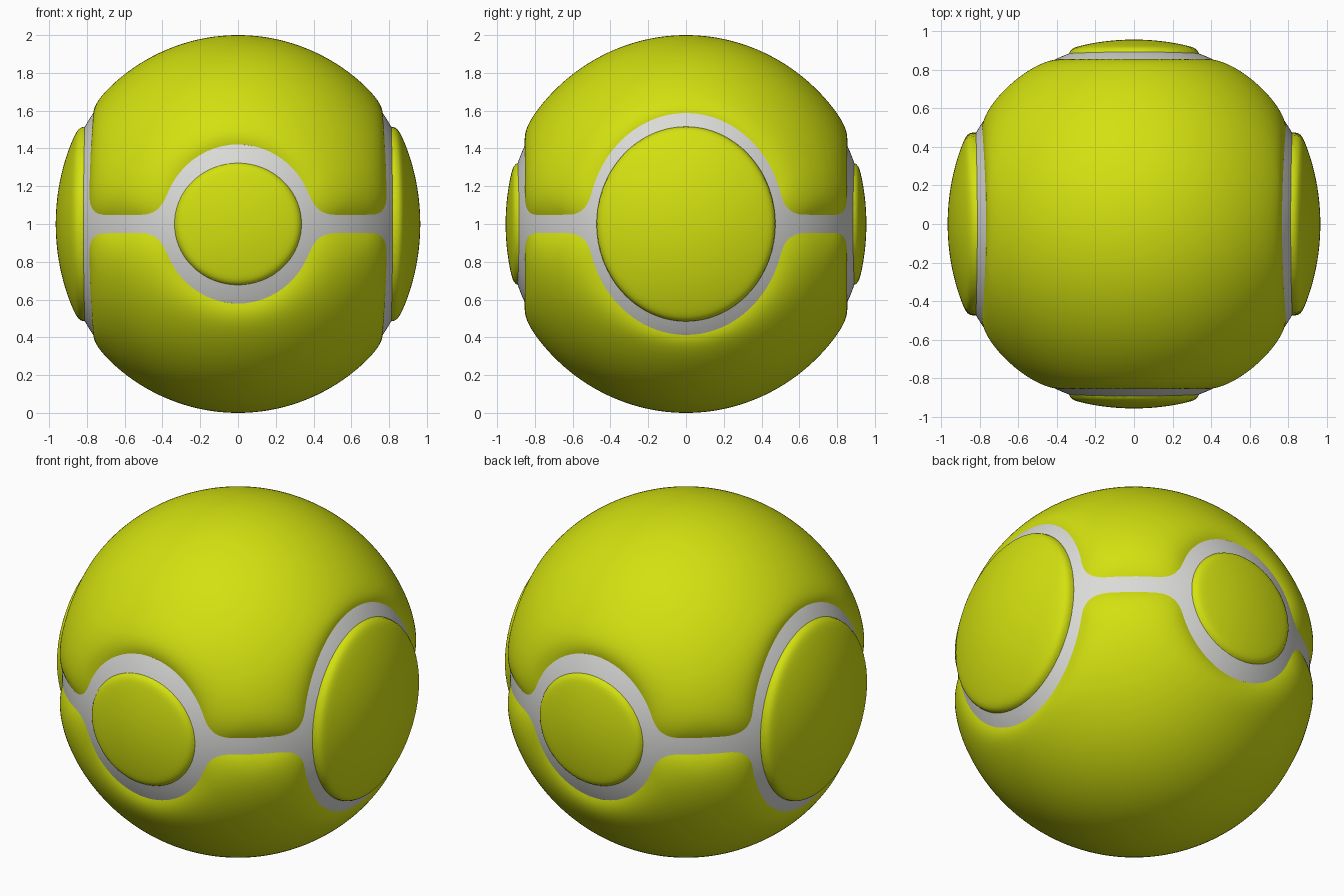
import bpy, bmesh, math
from mathutils import Vector

if "Cube" in bpy.data.objects:
    bpy.data.objects.remove(bpy.data.objects["Cube"])


def material(name, rgb):
    m = bpy.data.materials.new(name)
    m.diffuse_color = (*rgb, 1)
    m.use_nodes = True
    m.node_tree.nodes["Principled BSDF"].inputs["Base Color"].default_value = m.diffuse_color
    return m


YELLOW = material("lime yellow", (0.65, 0.75, 0.005))
GREY = material("pale grey", (0.70, 0.70, 0.68))


def ellipse(u, v, a, b):
    return (math.hypot(u / a, v / b) - 1) * (a + b) / 2


def smooth_min(a, b, k=0.12):
    h = max(k - abs(a - b), 0) / k
    return min(a, b) - h * h * k / 4


# Signed distances on the ball: below 0 is inside the region
def panel_edge(d):
    x, y, z = d * 0.97
    return min(ellipse(y, z, 0.485, 0.52), ellipse(x, z, 0.345, 0.33))


def seam_edge(d):
    x, y, z = d * 0.97
    rings = min(ellipse(y, z, 0.535, 0.59), ellipse(x, z, 0.415, 0.43))
    return smooth_min(abs(z) - 0.05, rings)


# Radius of the surface: sunken seam, puffed shells and raised panels
def radius(d):
    x, y, z = d
    big = abs(x) > abs(y)
    h = min(abs(z) / 0.6, 1)
    seam = 0.945 + (0.02 if big else 0.008) * h * h
    s, p = seam_edge(d), panel_edge(d)
    if p < 0:
        if big:
            top = 0.965 + 0.022 * (y * y + z * z) / 0.26
        else:
            top = 0.955 + 0.012 * (x * x + z * z) / 0.115
        return seam + (top - seam) * (1 - math.exp(p / 0.015))
    if s > 0:
        top = 0.99 + 0.01 * z ** 4
        return seam + (top - seam) * (1 - math.exp(-s / (0.1 - 0.07 * h)))
    return seam


# Cut the ball's faces exactly along the zero line of a distance function
def cut(bm, f):
    val = {}
    for v in bm.verts:
        a = f(v.co)
        val[v] = 0.0 if abs(a) < 0.0008 else a
    for e in list(bm.edges):
        a, b = e.verts
        if val[a] * val[b] < 0:
            _, n = bmesh.utils.edge_split(e, a, val[a] / (val[a] - val[b]))
            n.co.normalize()
            val[n] = 0.0
    for face in list(bm.faces):
        zero = [v for v in face.verts if val[v] == 0]
        if len(zero) == 2 and not bm.edges.get(zero):
            bmesh.utils.face_split(face, zero[0], zero[1])


ball = bmesh.new()
bmesh.ops.create_icosphere(ball, subdivisions=7, radius=1)
for v in ball.verts:
    v.co.normalize()
cut(ball, seam_edge)
cut(ball, panel_edge)

# Sort faces into parts
parts = ["seam_band", "upper_shell", "lower_shell", "right_panel",
         "left_panel", "front_panel", "back_panel"]


def part_of(face):
    c = face.calc_center_median()
    if sum(panel_edge(v.co) for v in face.verts) < 0:
        if abs(c.x) > abs(c.y):
            return 3 if c.x > 0 else 4
        return 5 if c.y < 0 else 6
    if sum(seam_edge(v.co) for v in face.verts) > 0:
        return 1 if c.z > 0 else 2
    return 0


groups = [[] for _ in parts]
for face in ball.faces:
    groups[part_of(face)].append(face)
for v in ball.verts:
    v.co = v.co * radius(v.co.copy()) + Vector((0, 0, 1))

# One object per part
for name, faces in zip(parts, groups):
    bm = bmesh.new()
    made = {}
    for face in faces:
        for v in face.verts:
            if v not in made:
                made[v] = bm.verts.new(v.co)
        bm.faces.new([made[v] for v in face.verts]).smooth = True
    mesh = bpy.data.meshes.new(name)
    bm.to_mesh(mesh)
    bm.free()
    mesh.materials.append(GREY if name == "seam_band" else YELLOW)
    bpy.context.collection.objects.link(bpy.data.objects.new(name, mesh))
ball.free()
